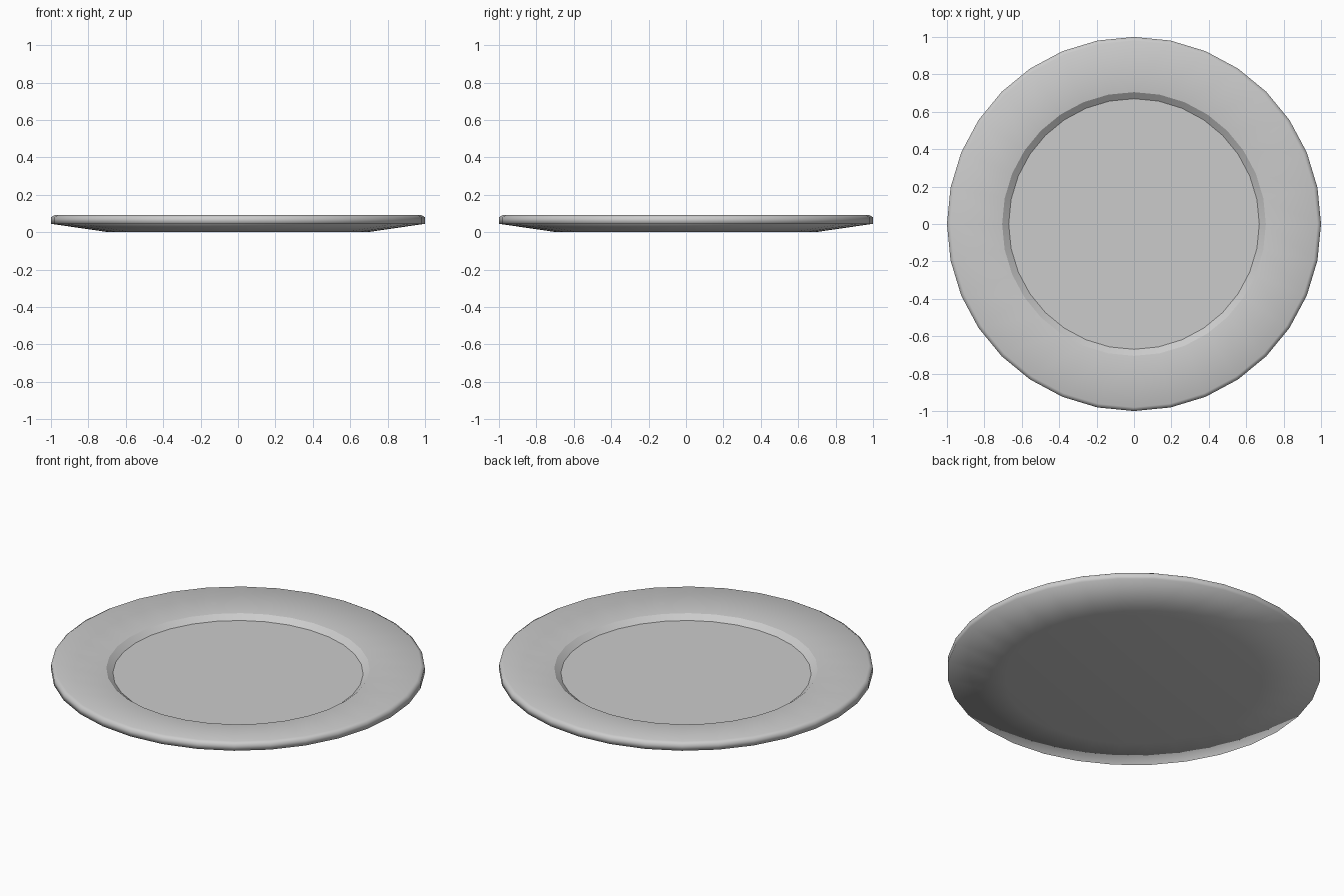
import bpy, bmesh
from math import cos, sin, pi

if "Cube" in bpy.data.objects:
    bpy.data.objects.remove(bpy.data.objects["Cube"])

SIDES = 32
# plate section (radius, height) from the underside round the rim to the floor
profile = [(0.69, 0.0), (1.0, 0.045), (1.0, 0.08), (0.98, 0.092),
           (0.705, 0.063), (0.67, 0.036)]

bm = bmesh.new()
rings = [[bm.verts.new((r * cos(2 * pi * i / SIDES), r * sin(2 * pi * i / SIDES), z))
          for i in range(SIDES)] for r, z in profile]

# walls between neighbouring rings
for a, b in zip(rings, rings[1:]):
    for i in range(SIDES):
        j = (i + 1) % SIDES
        bm.faces.new((a[i], a[j], b[j], b[i]))

# base and dished floor
bm.faces.new(rings[0][::-1])
bm.faces.new(rings[-1])

for f in bm.faces:
    f.smooth = True

# crisp edges around the well, soft everywhere else
for ring in rings[-2:]:
    for i in range(SIDES):
        bm.edges.get((ring[i], ring[(i + 1) % SIDES])).smooth = False

mesh = bpy.data.meshes.new("plate")
bm.to_mesh(mesh)
bm.free()
plate = bpy.data.objects.new("plate", mesh)
bpy.context.collection.objects.link(plate)
